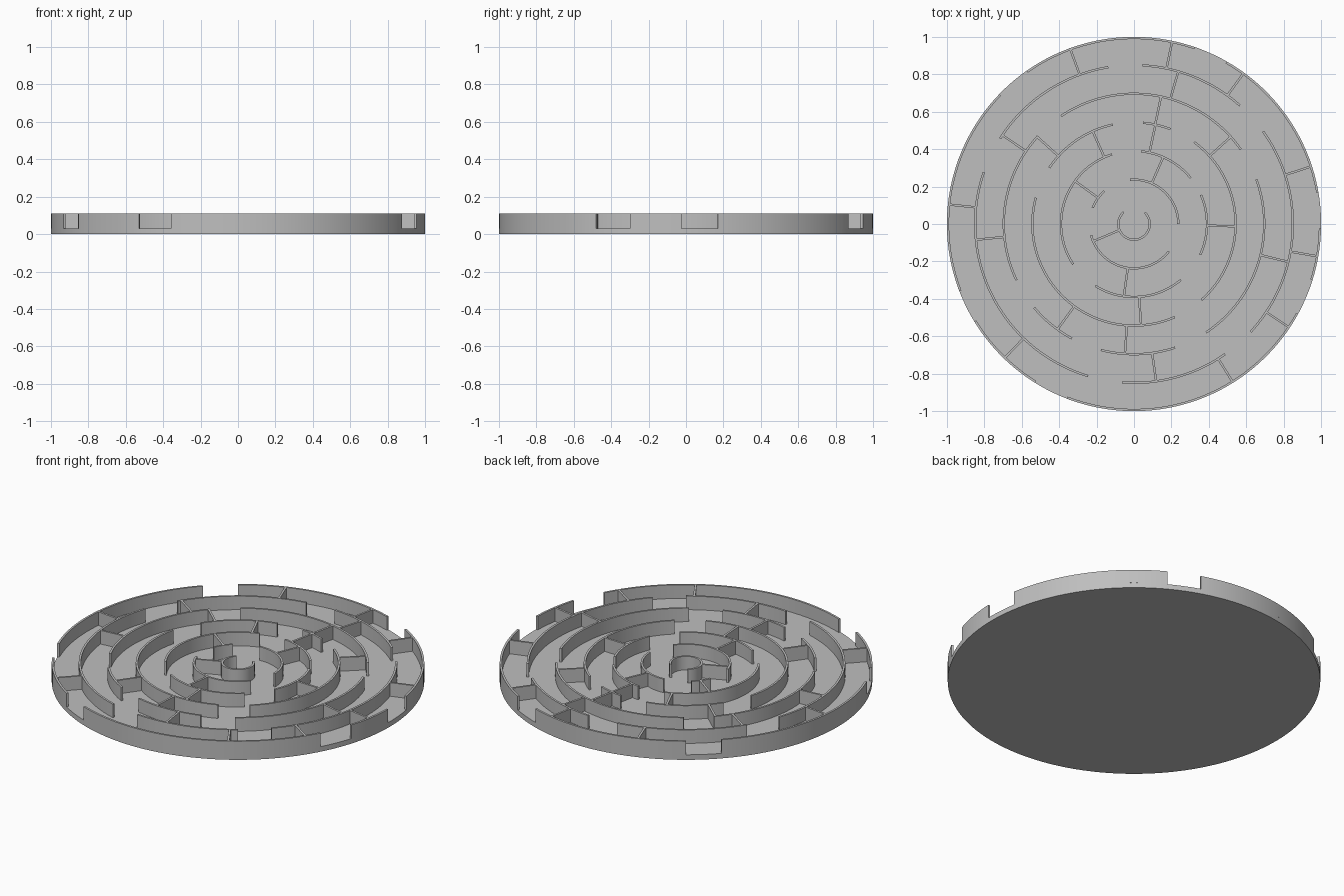
import bpy
import bmesh
from math import radians, cos, sin, ceil

cube = bpy.data.objects.get("Cube")
if cube:
    bpy.data.objects.remove(cube, do_unlink=True)

BASE_TOP, WALL_TOP, THICK = 0.03, 0.11, 0.012
RADII = [0.084, 0.237, 0.39, 0.543, 0.696, 0.849, 0.994]

grey = bpy.data.materials.new("plain grey")
grey.use_nodes = True
COLOUR = (0.52, 0.52, 0.52, 1)
grey.diffuse_color = COLOUR
grey.node_tree.nodes["Principled BSDF"].inputs["Base Color"].default_value = COLOUR

# Wall arcs of each ring, innermost first: (start, end) in degrees
ARCS = [
    [(131, 407)],
    [(0, 95), (132, 158.5), (195, 322)],
    [(39, 84.5), (107.5, 213.5), (238, 310), (-25, 23.5)],
    [(-48.4, 53.7), (69, 85), (102, 146.5), (165, 293.7)],
    [(35, 124), (137.6, 205.6), (220, 241.6), (255.3, 288.4), (-56.4, 20)],
    [(48.2, 87), (99.3, 147.5), (161, 253.2), (265.7, 305), (-42.8, 35.7)],
    [(9.8, 60.3), (71, 125), (136, 201), (211.4, 238), (249, 331.3), (342.5, 358.6)],
]

# Angles of the straight walls joining each ring to the next one out
SPOKES = [
    [203],
    [66.4, 144, 262],
    [-1.3, 77.8, 114, 274],
    [42, 78, 138, 234, 266],
    [-13.8, 73.8, 146, 185.7, 278],
    [-33.7, -10, 18, 54, 78.2, 110, 174, 226, 302],
]


def finish(bm, name):
    bmesh.ops.recalc_face_normals(bm, faces=bm.faces)
    mesh = bpy.data.meshes.new(name)
    bm.to_mesh(mesh)
    bm.free()
    mesh.materials.append(grey)
    obj = bpy.data.objects.new(name, mesh)
    bpy.context.collection.objects.link(obj)
    bpy.ops.object.select_all(action="DESELECT")
    obj.select_set(True)
    bpy.context.view_layer.objects.active = obj
    bpy.ops.object.shade_smooth_by_angle(angle=radians(30))


def sweep(bm, sections):
    """Join a row of four-point cross-sections into a capped wall."""
    rows = [[bm.verts.new(p) for p in s] for s in sections]
    for a, b in zip(rows, rows[1:]):
        for i in range(4):
            j = (i + 1) % 4
            bm.faces.new((a[i], a[j], b[j], b[i]))
    bm.faces.new(rows[0])
    bm.faces.new(rows[-1])


def section(x0, y0, x1, y1):
    return [(x0, y0, BASE_TOP), (x1, y1, BASE_TOP),
            (x1, y1, WALL_TOP), (x0, y0, WALL_TOP)]


def arc_wall(bm, radius, start, end):
    steps = ceil((end - start) / 2)
    inner, outer = radius - THICK / 2, radius + THICK / 2
    sections = []
    for k in range(steps + 1):
        a = radians(start + (end - start) * k / steps)
        c, s = cos(a), sin(a)
        sections.append(section(inner * c, inner * s, outer * c, outer * s))
    sweep(bm, sections)


def spoke_wall(bm, angle, r0, r1):
    c, s = cos(radians(angle)), sin(radians(angle))
    dx, dy = -s * THICK / 2, c * THICK / 2
    sweep(bm, [section(r * c - dx, r * s - dy, r * c + dx, r * s + dy)
               for r in (r0, r1)])


# Round floor
bm = bmesh.new()
bmesh.ops.create_cone(bm, cap_ends=True, segments=180, radius1=1, radius2=1, depth=BASE_TOP)
bmesh.ops.translate(bm, verts=bm.verts, vec=(0, 0, BASE_TOP / 2))
finish(bm, "base_disc")

# Curved walls, one object per ring
for n, (radius, arcs) in enumerate(zip(RADII, ARCS), 1):
    bm = bmesh.new()
    for start, end in arcs:
        arc_wall(bm, radius, start, end)
    finish(bm, f"ring_wall_{n}")

# Straight walls, one object per band between rings
for n, (r0, r1, angles) in enumerate(zip(RADII, RADII[1:], SPOKES), 1):
    bm = bmesh.new()
    for angle in angles:
        spoke_wall(bm, angle, r0, r1)
    finish(bm, f"spoke_walls_{n}")
